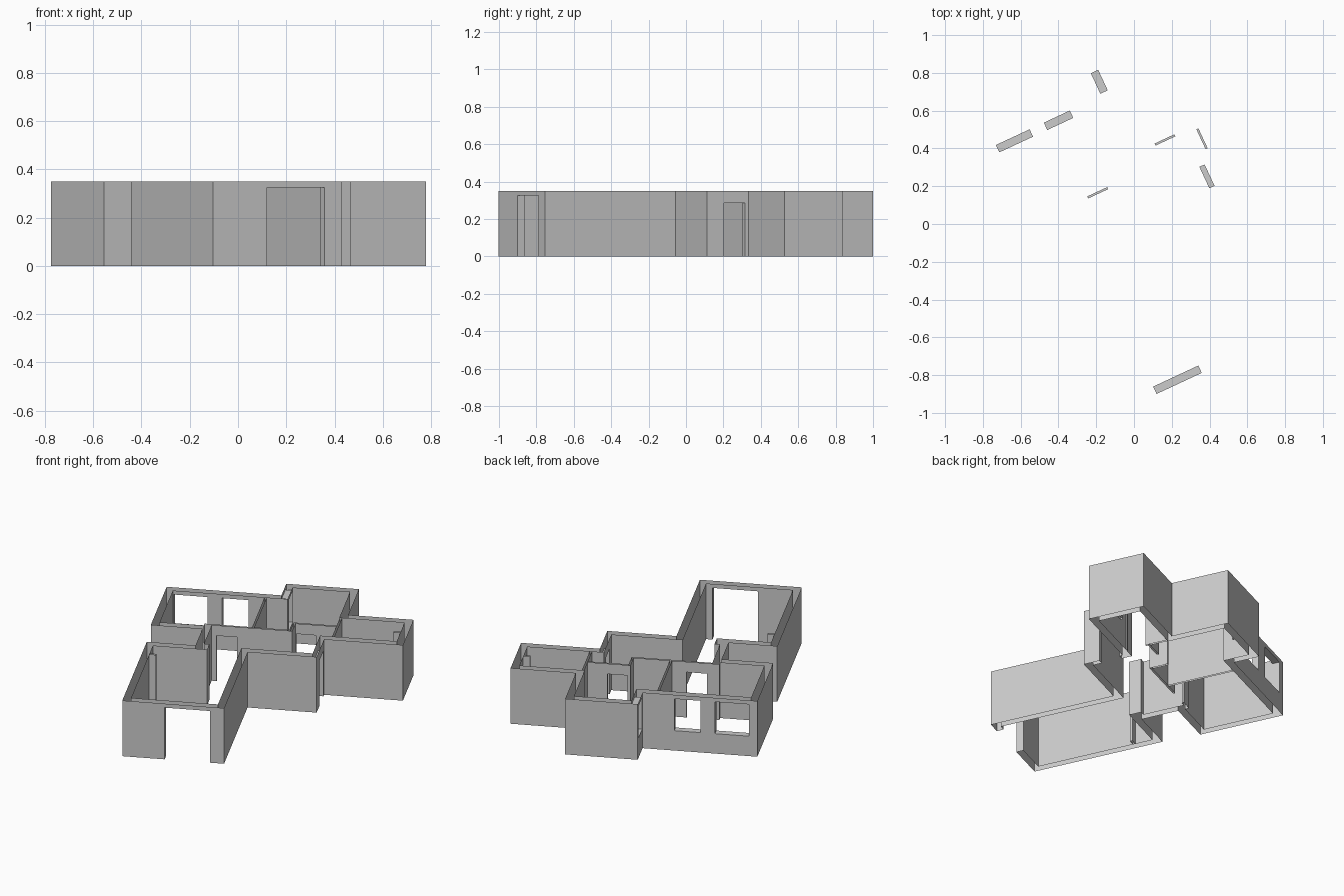
import bpy, bmesh, math
from mathutils import Matrix

cube = bpy.data.objects.get("Cube")
if cube:
    bpy.data.objects.remove(cube, do_unlink=True)

HEIGHT, DOOR, LINTEL, SILL = 0.35, 0.285, 0.325, 0.125
LEVELS = [0, SILL, DOOR, LINTEL, HEIGHT]
TURN = Matrix.Rotation(math.radians(25), 4, "Z")   # plan is turned on the grid

plaster = bpy.data.materials.new("grey_plaster")
plaster.use_nodes = True
plaster.diffuse_color = (0.6, 0.6, 0.6, 1)
plaster.node_tree.nodes["Principled BSDF"].inputs["Base Color"].default_value = (0.6, 0.6, 0.6, 1)


def inside(box, point):
    return all(box[2 * i] < c < box[2 * i + 1] for i, c in enumerate(point))


def build_walls(name, walls, openings=()):
    """Merge wall rectangles (x0, x1, y0, y1) into one hollow shell, open at
    top and bottom, and cut openings (x0, x1, y0, y1, z0, z1) through it."""
    boxes = list(walls) + [o[:4] for o in openings]
    axes = [sorted({v for b in boxes for v in b[:2]}),
            sorted({v for b in boxes for v in b[2:]}), LEVELS]

    def solid(cell):
        if any(c < 0 or c >= len(a) - 1 for c, a in zip(cell, axes)):
            return False
        mid = [(a[c] + a[c + 1]) / 2 for c, a in zip(cell, axes)]
        return (any(inside(w, mid[:2]) for w in walls)
                and not any(inside(o, mid) for o in openings))

    bm = bmesh.new()
    cells = [(i, j, k) for i in range(len(axes[0]) - 1)
             for j in range(len(axes[1]) - 1) for k in range(len(LEVELS) - 1)]
    for cell in filter(solid, cells):
        for axis in range(3):
            for side in (0, 1):
                beside = list(cell)
                beside[axis] += 2 * side - 1
                open_end = axis == 2 and not 0 <= beside[2] < len(LEVELS) - 1
                if open_end or solid(beside):
                    continue
                a, b = (axis + 1) % 3, (axis + 2) % 3
                ring = []
                for da, db in ((0, 0), (1, 0), (1, 1), (0, 1)):
                    idx = list(cell)
                    idx[axis] += side
                    idx[a] += da
                    idx[b] += db
                    ring.append(bm.verts.new([ax[n] for ax, n in zip(axes, idx)]))
                bm.faces.new(ring if side else ring[::-1])
    bmesh.ops.remove_doubles(bm, verts=bm.verts, dist=0.0001)
    bmesh.ops.dissolve_limit(bm, angle_limit=0.01, verts=bm.verts, edges=bm.edges)
    bm.transform(TURN)
    mesh = bpy.data.meshes.new(name)
    bm.to_mesh(mesh)
    bm.free()
    mesh.materials.append(plaster)
    obj = bpy.data.objects.new(name, mesh)
    bpy.context.collection.objects.link(obj)


# Thick outer walls, with the wide front doorway, entry door and windows
build_walls("outer_walls", [
    (-.517, .072, -.866, -.823),    # front hall: front, left, right, back
    (-.517, -.474, -.866, -.062),
    (.029, .072, -.866, -.052),
    (-.517, -.16, -.105, -.062),
    (-.203, -.16, -.105, -.03),     # pier and wall closing the side recess
    (-.235, -.192, -.105, .237),
    (-.534, -.192, .168, .211),     # left room: front, left, back
    (-.534, -.491, .168, .688),
    (-.534, .173, .645, .688),
    (.13, .173, .645, .847),        # back room: left, back, right
    (.13, .55, .804, .847),
    (.507, .55, .451, .847),
    (.507, .928, .451, .494),       # right room: back, right, front
    (.885, .928, .149, .494),
    (.4415, .928, .149, .192),
    (.4415, .472, -.095, .192),     # entry: side, front
    (.029, .472, -.095, -.052),
], [
    (-.272, -.008, -.866, -.823, 0, LINTEL),
    (.4415, .472, .003, .128, 0, DOOR),
    (-.486, -.289, .645, .688, SILL, LINTEL),
    (-.206, -.054, .645, .688, SILL, LINTEL),
    (.13, .173, .70, .82, SILL, LINTEL),
])

# Thin inner partitions with three doorways
build_walls("partitions", [
    (-.192, .274, .225, .237),
    (.262, .274, .225, .34),
    (.262, .523, .328, .34),
    (.511, .523, .192, .451),
    (.04, .052, .225, .645),
], [
    (-.163, -.046, .225, .237, 0, DOOR),
    (.279, .395, .328, .34, 0, DOOR),
    (.511, .523, .199, .315, 0, DOOR),
])

# Short closet returns
build_walls("front_hall_return", [(-.474, -.435, -.227, -.213)])
build_walls("right_room_return", [(.845, .885, .309, .323)])
